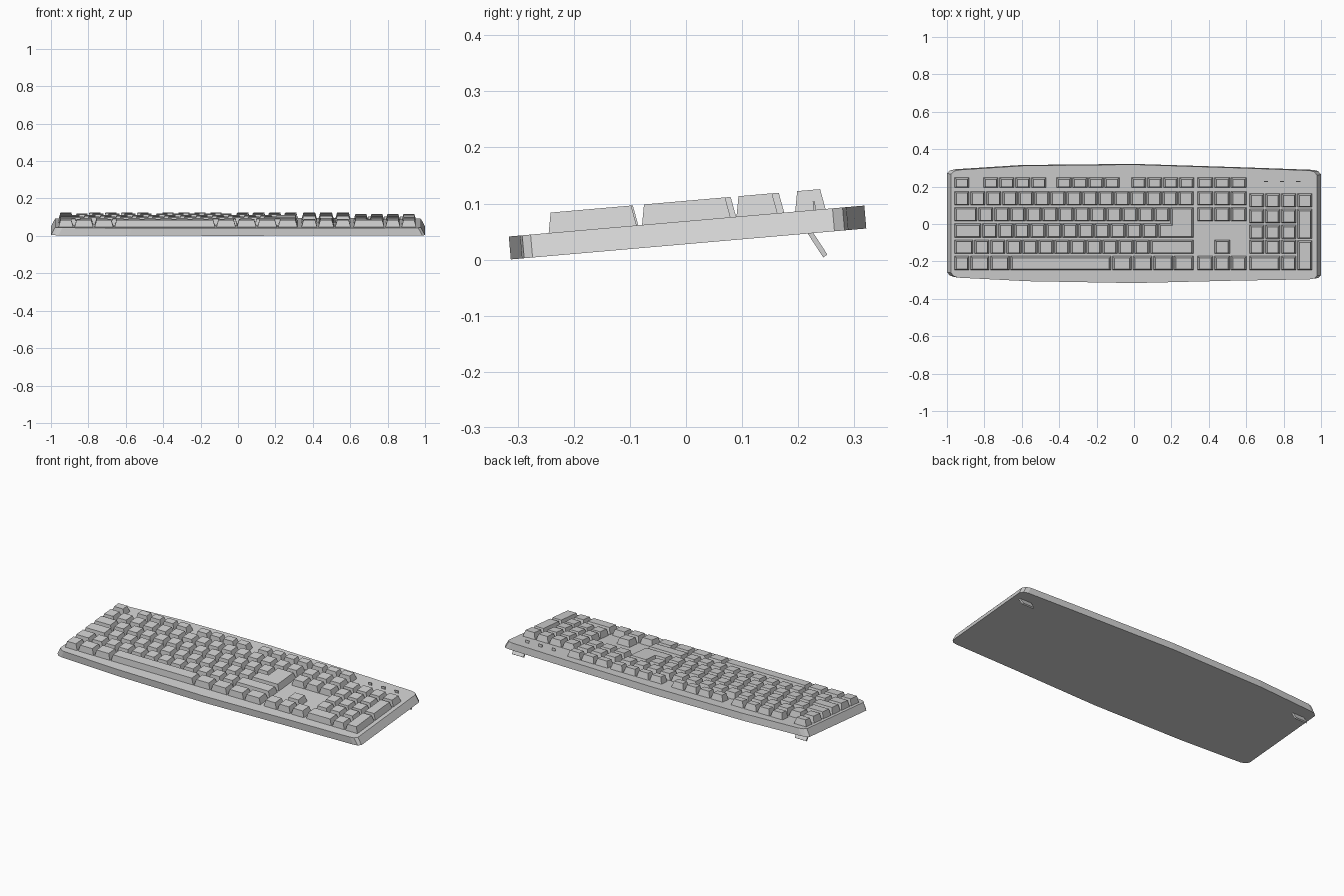
import bpy, bmesh, math
from mathutils import Matrix, Vector

old = bpy.data.objects.get("Cube")
if old:
    bpy.data.objects.remove(old, do_unlink=True)

grey = bpy.data.materials.new("light_grey_plastic")
grey.use_nodes = True
grey.diffuse_color = (0.64, 0.64, 0.64, 1)
grey.node_tree.nodes["Principled BSDF"].inputs["Base Color"].default_value = (0.64, 0.64, 0.64, 1)

# Everything is built on the case top (local z = 0), then tilted
TILT = Matrix.Translation((0, 0, 0.0687)) @ Matrix.Rotation(math.radians(4.97), 4, 'X')
THICK = 0.041
KEY_H = 0.036
UNIT = 0.0856
LEFT = -0.963


def finish(name, bm, matrix=TILT):
    bmesh.ops.recalc_face_normals(bm, faces=bm.faces)
    bm.transform(matrix)
    mesh = bpy.data.meshes.new(name)
    bm.to_mesh(mesh)
    bm.free()
    mesh.materials.append(grey)
    obj = bpy.data.objects.new(name, mesh)
    bpy.context.collection.objects.link(obj)
    return obj


def loft(bm, low, high, z0, z1):
    """Closed solid between two matching outlines."""
    a = [bm.verts.new((x, y, z0)) for x, y in low]
    b = [bm.verts.new((x, y, z1)) for x, y in high]
    bm.faces.new(a[::-1])
    bm.faces.new(b)
    for i in range(len(a)):
        j = (i + 1) % len(a)
        bm.faces.new((a[i], a[j], b[j], b[i]))


def shrink(pts, dx, dy):
    """Inset a counter-clockwise outline with square corners."""
    out = []
    for i, p in enumerate(pts):
        p, move = Vector(p), Vector((0, 0))
        for e in (p - Vector(pts[i - 1]), Vector(pts[(i + 1) % len(pts)]) - p):
            e.normalize()
            move += Vector((-e.y * dx, e.x * dy))
        out.append(p + move)
    return out


def key(bm, pts):
    base = shrink(pts, 0.003, 0)
    loft(bm, base, shrink(base, 0.011, 0.007), -0.002, KEY_H)


def box_key(bm, x0, x1, y0, y1):
    key(bm, [(x0, y0), (x1, y0), (x1, y1), (x0, y1)])


def key_row(bm, x, row, widths, unit=UNIT):
    for w in widths:
        box_key(bm, x, x + w * unit, *row)
        x += w * unit


# Case: gently bowed front and back, cut corners, sides leaning inward
front = [(-1, -0.262), (-0.985, -0.28), (-0.96, -0.288), (-0.58, -0.307), (0, -0.317),
         (0.55, -0.304), (0.96, -0.297), (0.985, -0.293), (1, -0.278)]
back = [(1, 0.262), (0.985, 0.28), (0.96, 0.287), (0.6, 0.3), (0, 0.319),
        (-0.6, 0.313), (-0.96, 0.29), (-0.985, 0.283), (-1, 0.268)]
outline = front + back
bm = bmesh.new()
loft(bm, outline, [(x * 0.978, y) for x, y in outline], -THICK, 0)
finish("case", bm)

# Row extents from back to front
ROW_F = (0.195, 0.25)
ROW_1 = (0.102, 0.176)
ROW_2 = (0.016, 0.09)
ROW_3 = (-0.072, 0.002)
ROW_4 = (-0.159, -0.085)
ROW_5 = (-0.246, -0.172)

# Function keys
bm = bmesh.new()
key_row(bm, LEFT, ROW_F, [1])
for x in (-0.808, -0.417, -0.017):
    key_row(bm, x, ROW_F, [1] * 4)
finish("function_keys", bm)

# Main typing block
bm = bmesh.new()
key_row(bm, LEFT, ROW_1, [1] * 15)
key_row(bm, LEFT, ROW_2, [1.5] + [1] * 12)
key_row(bm, LEFT, ROW_3, [1.75] + [1] * 11)
key_row(bm, LEFT, ROW_4, [1.25] + [1] * 11 + [2.75])
finish("typing_keys", bm)

# Bottom row with the long bar
bm = bmesh.new()
key_row(bm, LEFT, ROW_5, [1, 1.25, 1.25, 6.36] + [1.285] * 4)
finish("bottom_row_keys", bm)

# Stepped return key
bm = bmesh.new()
right = LEFT + 15 * UNIT
low_x, high_x = LEFT + 12.75 * UNIT, LEFT + 13.5 * UNIT
key(bm, [(low_x, ROW_3[0]), (right, ROW_3[0]), (right, ROW_2[1]),
         (high_x, ROW_2[1]), (high_x, ROW_3[1]), (low_x, ROW_3[1])])
finish("return_key", bm)

# Navigation and arrow keys
NAV, NAV_U = 0.336, 0.09
bm = bmesh.new()
for row in (ROW_F, ROW_1, ROW_2):
    key_row(bm, NAV, row, [1] * 3, NAV_U)
finish("navigation_keys", bm)
bm = bmesh.new()
key_row(bm, NAV, ROW_5, [1] * 3, NAV_U)
key_row(bm, NAV + NAV_U, ROW_4, [1], NAV_U)
finish("arrow_keys", bm)

# Number pad with two tall keys and one wide key
PAD = 0.614
PAD_1 = (0.09, 0.164)
PAD_2 = (0.006, 0.08)
PAD_3 = (-0.079, -0.005)
bm = bmesh.new()
key_row(bm, PAD, PAD_1, [1] * 4)
for row in (PAD_2, PAD_3, ROW_4):
    key_row(bm, PAD, row, [1] * 3)
key_row(bm, PAD, ROW_5, [2, 1])
key_row(bm, PAD + 3 * UNIT, (PAD_3[0], PAD_2[1]), [1])
key_row(bm, PAD + 3 * UNIT, (ROW_5[0], -0.088), [1])
finish("number_pad_keys", bm)

# Indicator tabs above the number pad
bm = bmesh.new()
for x in (0.705, 0.792, 0.878):
    size = Matrix.Diagonal((0.022, 0.004, 0.018, 1))
    bmesh.ops.create_cube(bm, size=1, matrix=Matrix.Translation((x, 0.23, 0.006)) @ size)
finish("indicator_tabs", bm)

# Fold-out rear feet
for side, name in ((1, "left_foot"), (-1, "right_foot")):
    bm = bmesh.new()
    place = (Matrix.Translation((side * 0.925, 0.233, 0.03))
             @ Matrix.Rotation(math.radians(33), 4, 'X')
             @ Matrix.Diagonal((0.075, 0.009, 0.056, 1)))
    bmesh.ops.create_cube(bm, size=1, matrix=place)
    finish(name, bm, Matrix.Identity(4))
